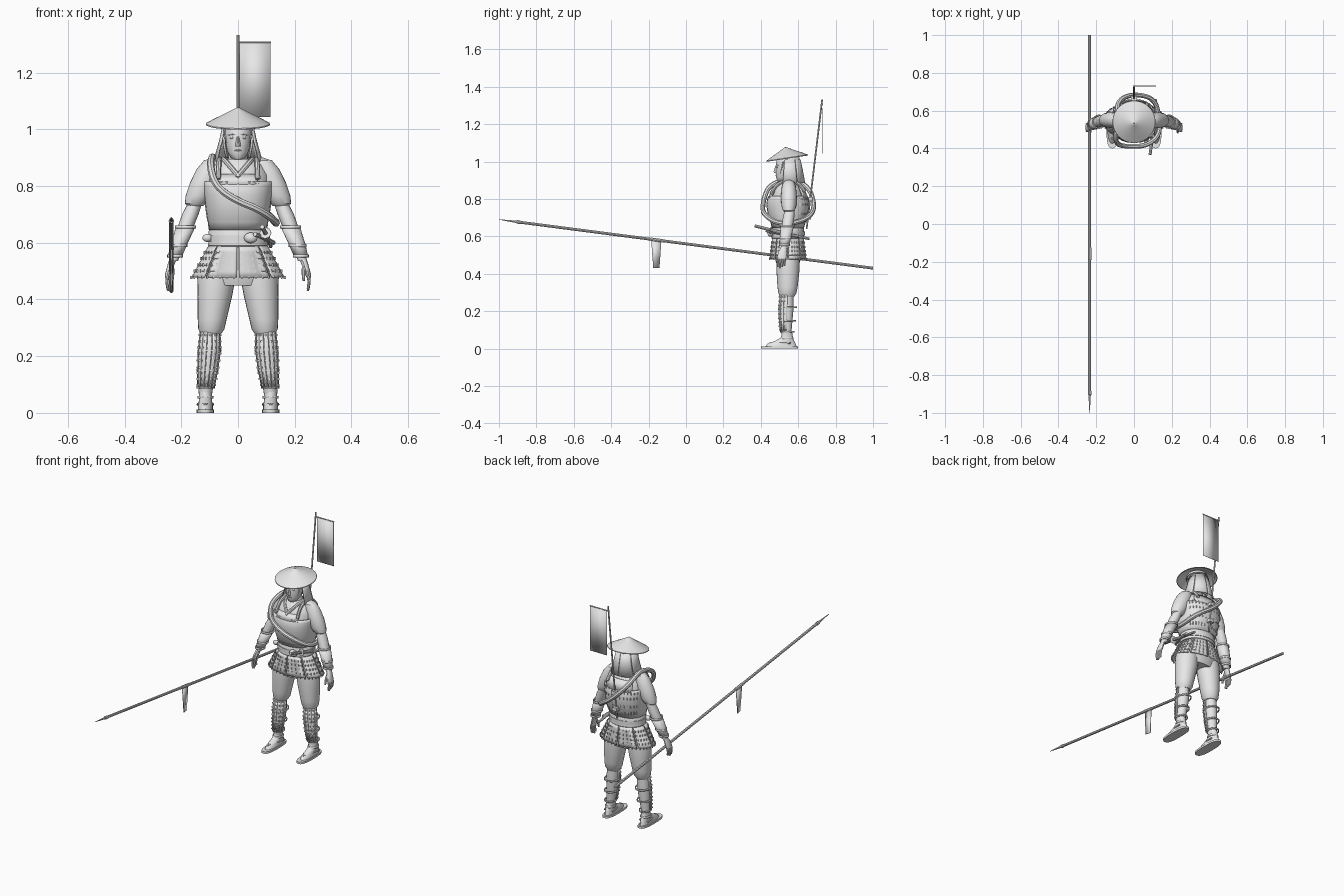
import bpy, bmesh, math
from mathutils import Vector

old = bpy.data.objects.get("Cube")
if old:
    bpy.data.objects.remove(old)

grey = bpy.data.materials.new("plain grey")
grey.use_nodes = True
grey.diffuse_color = (0.8, 0.8, 0.8, 1)
grey.node_tree.nodes["Principled BSDF"].inputs["Base Color"].default_value = (0.8, 0.8, 0.8, 1)

CY = 0.545          # depth at which the figure stands
SIDES = (("left", 1), ("right", -1))


def finish(obj):
    bpy.context.collection.objects.link(obj)
    bpy.ops.object.select_all(action="DESELECT")
    obj.select_set(True)
    bpy.context.view_layer.objects.active = obj
    if obj.type == "CURVE":
        bpy.ops.object.convert(target="MESH")
        obj = bpy.context.object
    obj.data.materials.clear()
    obj.data.materials.append(grey)
    bpy.ops.object.shade_smooth_by_angle(angle=math.radians(35))
    return obj


def make(name, verts, faces, thick=0):
    mesh = bpy.data.meshes.new(name)
    mesh.from_pydata(verts, [], faces)
    bm = bmesh.new()
    bm.from_mesh(mesh)
    bmesh.ops.recalc_face_normals(bm, faces=bm.faces)
    bm.to_mesh(mesh)
    bm.free()
    obj = finish(bpy.data.objects.new(name, mesh))
    if thick:
        mod = obj.modifiers.new("thickness", "SOLIDIFY")
        mod.thickness, mod.offset = thick, 0
    return obj


def on_ring(ring, degrees, power=1, grow=0):
    x, y, z, rx, ry = ring
    c, s = math.cos(math.radians(degrees)), math.sin(math.radians(degrees))
    return (x + (rx + grow) * math.copysign(abs(c) ** power, c),
            y + (ry + grow) * math.copysign(abs(s) ** power, s), z)


def loft(name, rings, n=24, start=0, sweep=360, power=1, thick=0, grow=0):
    """Skin over horizontal ellipses (x, y, z, rx, ry); a partial sweep gives a plate."""
    full = sweep == 360
    cols = n if full else n + 1
    verts = [on_ring(r, start + sweep * i / n, power, grow) for r in rings for i in range(cols)]
    faces = [(k * cols + i, k * cols + (i + 1) % cols, (k + 1) * cols + (i + 1) % cols, (k + 1) * cols + i)
             for k in range(len(rings) - 1) for i in range(n)]
    if full and not thick:
        faces += [tuple(range(cols)), tuple(range(len(verts) - cols, len(verts)))]
    return make(name, verts, faces, thick)


def cord(name, points, radius, radii=None, loop=False):
    curve = bpy.data.curves.new(name, "CURVE")
    curve.dimensions = "3D"
    curve.bevel_depth, curve.bevel_resolution, curve.use_fill_caps = radius, 2, True
    curve.resolution_u = 6
    spline = curve.splines.new("NURBS" if len(points) > 2 else "POLY")
    spline.points.add(len(points) - 1)
    for i, p in enumerate(points):
        spline.points[i].co = (*p, 1)
        spline.points[i].radius = radii[i] if radii else 1
    spline.order_u = 3
    spline.use_endpoint_u = not loop
    spline.use_cyclic_u = loop
    return finish(bpy.data.objects.new(name, curve))


def blocks(name, centres, size):
    verts, faces = [], []
    for c in centres:
        b = len(verts)
        verts += [Vector(c) + Vector((size[0] * i, size[1] * j, size[2] * k)) / 2
                  for i in (-1, 1) for j in (-1, 1) for k in (-1, 1)]
        faces += [tuple(b + i for i in f) for f in
                  ((0, 1, 3, 2), (4, 5, 7, 6), (0, 1, 5, 4), (2, 3, 7, 6), (0, 2, 6, 4), (1, 3, 7, 5))]
    return make(name, verts, faces)


def centred(rows):
    return [(0, CY, z, rx, ry) for z, rx, ry in rows]


# Torso, armour and belt
loft("torso", centred([(.56, .09, .075), (.66, .095, .08), (.78, .11, .1), (.84, .11, .085),
                       (.875, .09, .065), (.895, .05, .045)]))
chest = centred([(.645, .1, .083), (.675, .104, .09), (.68, .106, .093), (.72, .112, .105),
                 (.77, .118, .113), (.8, .12, .108), (.815, .12, .1)])
loft("breastplate", chest, power=.85, thick=.006)
loft("upper_chest_plate", centred([(.805, .118, .106), (.84, .1, .085)]), 10, -125, 70, .85, .006)
loft("upper_back_plate", centred([(.805, .118, .106), (.865, .1, .08)]), 10, 45, 90, .85, .006)
loft("belt", centred([(.585, .1, .082), (.59, .105, .087), (.64, .104, .087), (.648, .099, .083)]))
loft("belt_knot_band", centred([(.605, .108, .09), (.625, .108, .09)]))
blocks("back_lacing", [on_ring(ring, a, .85, .003) for ring in chest[1:6] for a in range(30, 151, 10)],
       (.004, .004, .012))

# Skirt plates with stepped rows and lacing
skirt_rows = []
for i in range(5):
    t, drop = i / 5, .11 / 5
    for z, f in ((.587 - i * drop, t), (.587 - (i + 1) * drop + .001, t + .2)):
        skirt_rows.append((z, .103 + .058 * f + (.003 if f > t else 0), .083 + .014 * f))
skirt = centred(skirt_rows)
loft("hips", centred([(.45, .11, .06), (.5, .125, .075), (.59, .095, .075)]))
PANEL = 360 / 8
for i in range(8):
    loft("skirt_panel_%d" % i, skirt, 8, -90 + i * PANEL + 1.5, PANEL - 3, 1, .004)
blocks("skirt_lacing", [on_ring(r, -90 + (i + .5) * PANEL / 5, 1, .003)
                        for r in skirt[1::2] for i in range(40)], (.004, .004, .011))

# Head, face and neck
loft("neck", [(0, .55, .86, .05, .045), (0, .545, .885, .034, .034), (0, .54, .94, .032, .034)])
loft("head", [(0, .505, .893, .012, .014), (0, .512, .9, .025, .026), (0, .52, .918, .036, .039),
              (0, .53, .95, .045, .051), (0, .535, .985, .049, .055), (0, .54, 1.02, .046, .052),
              (0, .54, 1.04, .03, .035)])
loft("nose", [(0, .478, .94, .009, .008), (0, .478, .947, .009, .01), (0, .483, .975, .004, .006)], 10)
loft("mouth", [(0, .487, .92, .01, .006), (0, .485, .925, .014, .007), (0, .487, .93, .01, .006)], 10)
for side, s in SIDES:
    loft(side + "_eye", [(s * .02, .489, .966, .006, .004), (s * .02, .488, .97, .009, .005),
                         (s * .02, .489, .974, .006, .004)], 10)
    cord(side + "_eyebrow", [(s * .008, .483, .98), (s * .02, .483, .985), (s * .034, .492, .979)], .002)
    cord(side + "_chin_cord", [(s * .047, .52, 1), (s * .042, .505, .94), (s * .012, .497, .895)], .004)
    cord(side + "_collar", [(s * .055, .57, .895), (s * .05, .51, .895), (s * .025, .475, .865),
                            (s * -.005, .455, .83)], .009)
    cord(side + "_shoulder_strap", [(s * .07, .455, .825), (s * .068, .475, .875), (s * .065, .54, .9),
                                    (s * .068, .61, .885), (s * .07, .635, .84)], .009)
loft("hair", [(0, .56, .9, .04, .04), (0, .56, .95, .05, .05), (0, .55, 1.02, .05, .052)], 20, -10, 200, 1, .008)

# Neck guard cloth in hanging panels
guard = [(0, .555, 1.01, .053, .055), (0, .555, .96, .064, .066), (0, .555, .885, .085, .08)]
for i in range(4):
    loft("neck_guard_%d" % i, guard, 8, -28 + i * 59.5, 57, 1, .005)

# Conical hat, tipped forward
hat = loft("hat", [(0, 0, z, r, r) for z, r in ((0, .112), (.003, .111), (.018, .083), (.037, .045),
                                               (.056, .009), (.06, .002))], 32, thick=.004)
hat_band = loft("hat_inner_band", [(0, 0, .008, .058, .058), (0, 0, .025, .053, .053)], thick=.004)
for part in (hat, hat_band):
    part.location = (0, .541, 1.016)
    part.rotation_euler.x = .15

# Arms and hands
sleeve = [(.07, .9, .018), (.085, .89, .035), (.1, .86, .045), (.12, .81, .05), (.138, .765, .047),
          (.15, .738, .037), (.15, .73, .028)]
forearm = [(.15, .745, .025), (.168, .7, .029), (.185, .655, .028), (.21, .59, .023), (.228, .535, .016)]
for side, s in SIDES:
    loft(side + "_sleeve", [(s * x, .55, z, r, r * .85) for x, z, r in sleeve], 20)
    arm = [(s * x, .555 - .15 * (.745 - z), z, r, r * 1.05) for x, z, r in forearm]
    loft(side + "_forearm", arm, 16)
    guard_rings = arm[2:4] + [(s * .222, .526, .553, .019, .02)]
    loft(side + "_bracer", guard_rings, 16, thick=.004, grow=.004)
    for k, ring in enumerate(guard_rings):
        loft("%s_bracer_band_%d" % (side, k), [ring[:2] + (ring[2] + d,) + ring[3:] for d in (-.005, .005)],
             16, thick=.004, grow=.007)
    loft(side + "_palm", [(s * .228, .524, .545, .013, .015), (s * .237, .517, .52, .012, .022),
                          (s * .246, .512, .49, .011, .026), (s * .249, .512, .478, .008, .024)], 14)
    for k in range(4):
        y = .494 + k * .012
        tip = .43 + .006 * abs(k - 1)
        cord("%s_finger_%d" % (side, k), [(s * .247, y, .487), (s * .254, y - .002, .462),
                                          (s * .246, y - .004, tip)], .006, (1.1, 1, .7))
    cord(side + "_thumb", [(s * .234, .508, .52), (s * .229, .49, .495), (s * .232, .484, .466)], .007, (1.2, 1, .7))

# Legs, shin guards and sandals
thigh = [(.07, .545, .53, .06, .06), (.075, .545, .48, .067, .063), (.082, .545, .41, .061, .061),
         (.091, .543, .33, .051, .054), (.094, .542, .295, .046, .048), (.096, .54, .275, .034, .037)]
calf = [(.098, .54, .285, .031, .034), (.101, .538, .22, .035, .038), (.107, .536, .15, .031, .034),
        (.113, .536, .09, .025, .028), (.115, .538, .055, .022, .025)]
for side, s in SIDES:
    flip = lambda rings: [(s * r[0],) + r[1:] for r in rings]
    loft(side + "_trouser", flip(thigh))
    shin = flip(calf)
    loft(side + "_calf", shin, 18)
    for k in range(7):
        loft("%s_shin_splint_%d" % (side, k), shin[:4], 3, -185 + k * 27.5, 24, 1, .004, .004)
    blocks(side + "_shin_lacing",
           [Vector(on_ring(a, -171 + k * 27, 1, .007)).lerp(Vector(on_ring(b, -171 + k * 27, 1, .007)), t)
            for a, b in zip(shin[:3], shin[1:4]) for t in (.15, .5, .85) for k in range(7)],
           (.005, .005, .007))
    for k, (low, t) in enumerate(((1, .05), (2, .0), (3, .0))):
        x, y, z, rx, ry = shin[low]
        loft("%s_shin_tie_%d" % (side, k), [(x, y + .006, z + d, rx + .005, ry + .009)
                                           for d in (-.004, .004)], 18, thick=.005)
    x = s * .115
    loft(side + "_foot", [(x, .508, .01, .027, .084), (x, .511, .025, .026, .076), (x, .528, .042, .023, .05),
                          (x, .54, .058, .023, .032), (x, .54, .085, .024, .028)], 20)
    loft(side + "_sandal_sole", [(x, .5, z, .031, .1) for z in (0, .012)], 24, power=.75)
    for k in (-1, 1):
        cord("%s_sandal_strap_%d" % (side, k), [(x, .445, .028), (x + k * .026, .5, .034),
                                                (x + k * .026, .56, .03)], .005)
    loft(side + "_ankle_tie", [(x, .54, z, .026, .032) for z in (.05, .06)], 16, thick=.004)

# Rolled bundle slung across the body
cord("rolled_sash", [(-.088, .55, .912), (-.1, .445, .875), (-.08, .415, .8), (-.01, .41, .75), (.07, .415, .72),
                     (.135, .47, .675), (.135, .56, .665), (.11, .665, .7), (0, .69, .77),
                     (-.09, .655, .87)], .013, loop=True)

# Sword, dagger and pouches at the belt
hilt, guard_at, end = (.085, .368, .656), (.097, .455, .634), (.115, .66, .587)
cord("sword_hilt", [hilt, guard_at], .008)
cord("sword_guard", [(.0965, .453, .6345), (.0975, .457, .6335)], .021)
cord("sword_sheath", [guard_at, (.11, .54, .61), end], .009, (1, 1, .75))
cord("dagger", [(.06, .43, .63), (.1, .5, .615), (.125, .6, .6)], .008)
for name, x, y, r in (("front_pouch", .045, .452, .024), ("side_pouch", -.108, .51, .018)):
    loft(name, [(x, y, .617 + r * math.sin(a) * .8, r * math.cos(a), r * .7 * math.cos(a))
                for a in (-1.5, -1, -.5, 0, .5, 1, 1.5)], 16)

# Back banner on its pole
cord("banner_pole", [(0, .645, .64), (0, .728, 1.332)], .0045)
cord("banner_crossbar", [(-.004, .73, 1.307), (.117, .73, 1.307)], .003)
make("banner", [(.006, .73, 1.305), (.115, .73, 1.305), (.115, .732, 1.043), (.006, .732, 1.043)],
     [(0, 1, 2, 3)], .002)
blocks("pole_bracket", [(0, .657, .7), (0, .665, .8)], (.03, .025, .02))

# Long spear held in the right hand, with a cloth streamer
def along(y):
    return (-.235, y, .56 - .13 * y)

cord("spear_shaft", [along(-.9), along(1)], .0075)
cord("spear_head", [along(-.91), along(-.89), along(-.94), along(-1)], .007, (1, 1, .7, .15))
cord("spear_collar", [along(-.905), along(-.885)], .0095)
cord("streamer_binding", [along(-.19), along(-.125)], .009)
make("spear_streamer", [(-.235, -.186, .58), (-.235, -.132, .575), (-.238, -.142, .43), (-.232, -.175, .432)],
     [(0, 1, 2, 3)], .004)
